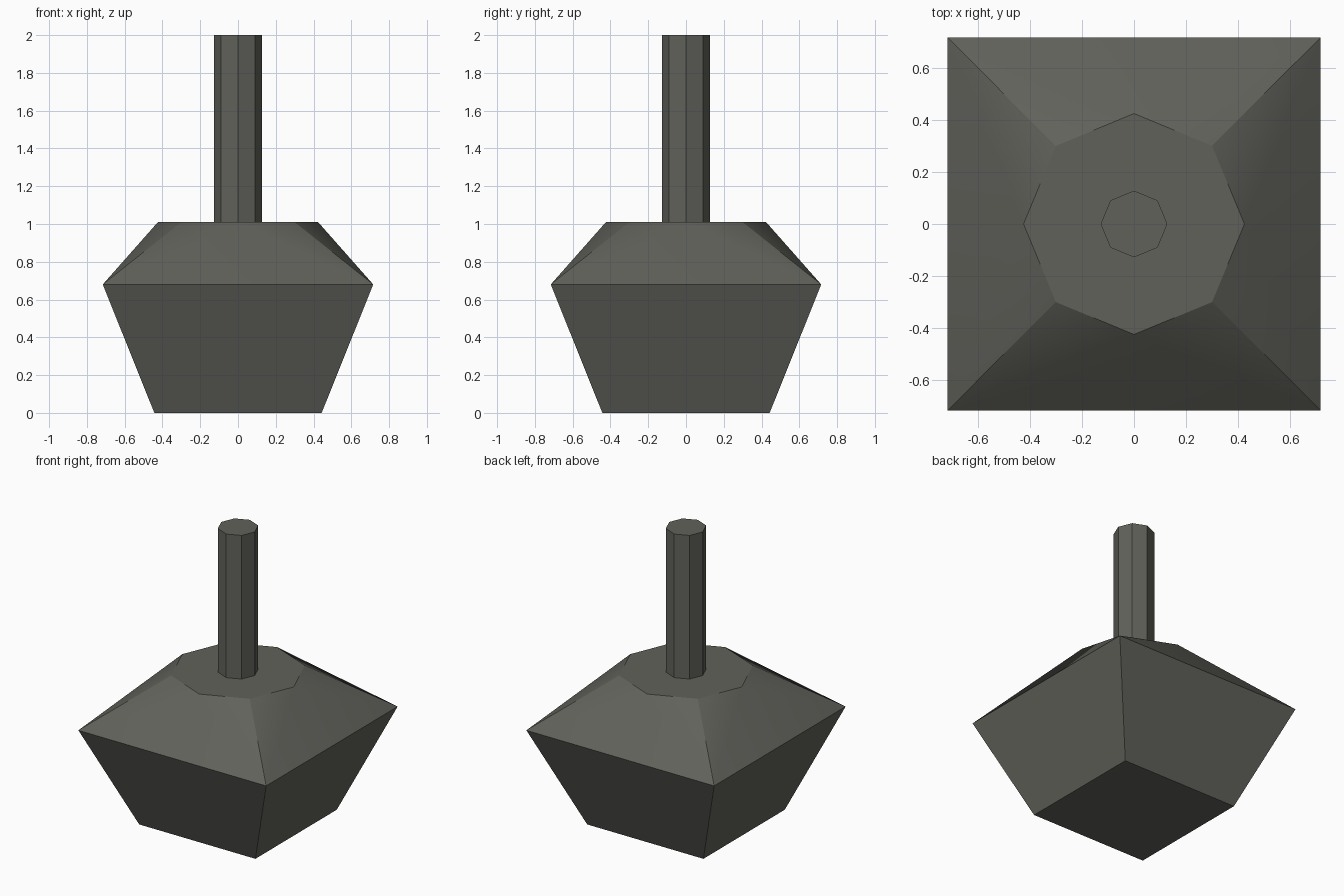
import bpy, bmesh, math

if "Cube" in bpy.data.objects:
    bpy.data.objects.remove(bpy.data.objects["Cube"])

mat = bpy.data.materials.new("dark warm grey")
mat.diffuse_color = (0.12, 0.12, 0.105, 1)
mat.use_nodes = True
mat.node_tree.nodes["Principled BSDF"].inputs["Base Color"].default_value = mat.diffuse_color


def ring(bm, n, r, z, start=0.0):
    return [bm.verts.new((r * math.cos(start + 2 * math.pi * i / n),
                          r * math.sin(start + 2 * math.pi * i / n), z)) for i in range(n)]


def finish(bm, name):
    bmesh.ops.recalc_face_normals(bm, faces=bm.faces)
    me = bpy.data.meshes.new(name)
    bm.to_mesh(me)
    bm.free()
    me.materials.append(mat)
    ob = bpy.data.objects.new(name, me)
    bpy.context.collection.objects.link(ob)
    return ob


# Body: square foot flaring to a wide square, then closing to an octagon
bm = bmesh.new()
q, s2 = math.pi / 4, math.sqrt(2)
foot = ring(bm, 4, 0.443 * s2, 0, q)
wide = ring(bm, 4, 0.716 * s2, 0.68, q)
neck = ring(bm, 8, 0.424, 1.01, 0)
bm.faces.new(foot[::-1])
bm.faces.new(neck)
soft = []
for i in range(4):
    a, b = wide[i], wide[(i + 1) % 4]
    bm.faces.new((foot[i], foot[(i + 1) % 4], b, a))
    # Shoulder: each side softly folds around the octagon's middle corner
    o1, mid, o2 = (neck[(2 * i + 1 + k) % 8] for k in range(3))
    for tri in ((a, b, mid), (a, mid, o1), (b, o2, mid)):
        bm.faces.new(tri).smooth = True
    soft += [(a, mid), (b, mid)]
for e in bm.edges:
    e.smooth = False
for a, b in soft:
    bm.edges.get((a, b)).smooth = True
finish(bm, "body")

# Shaft: slim octagonal rod standing on the body
bm = bmesh.new()
low, top = ring(bm, 8, 0.128, 1.0), ring(bm, 8, 0.128, 2.0)
bm.faces.new(low[::-1])
bm.faces.new(top)
for i in range(8):
    j = (i + 1) % 8
    bm.faces.new((low[i], low[j], top[j], top[i]))
finish(bm, "shaft")
